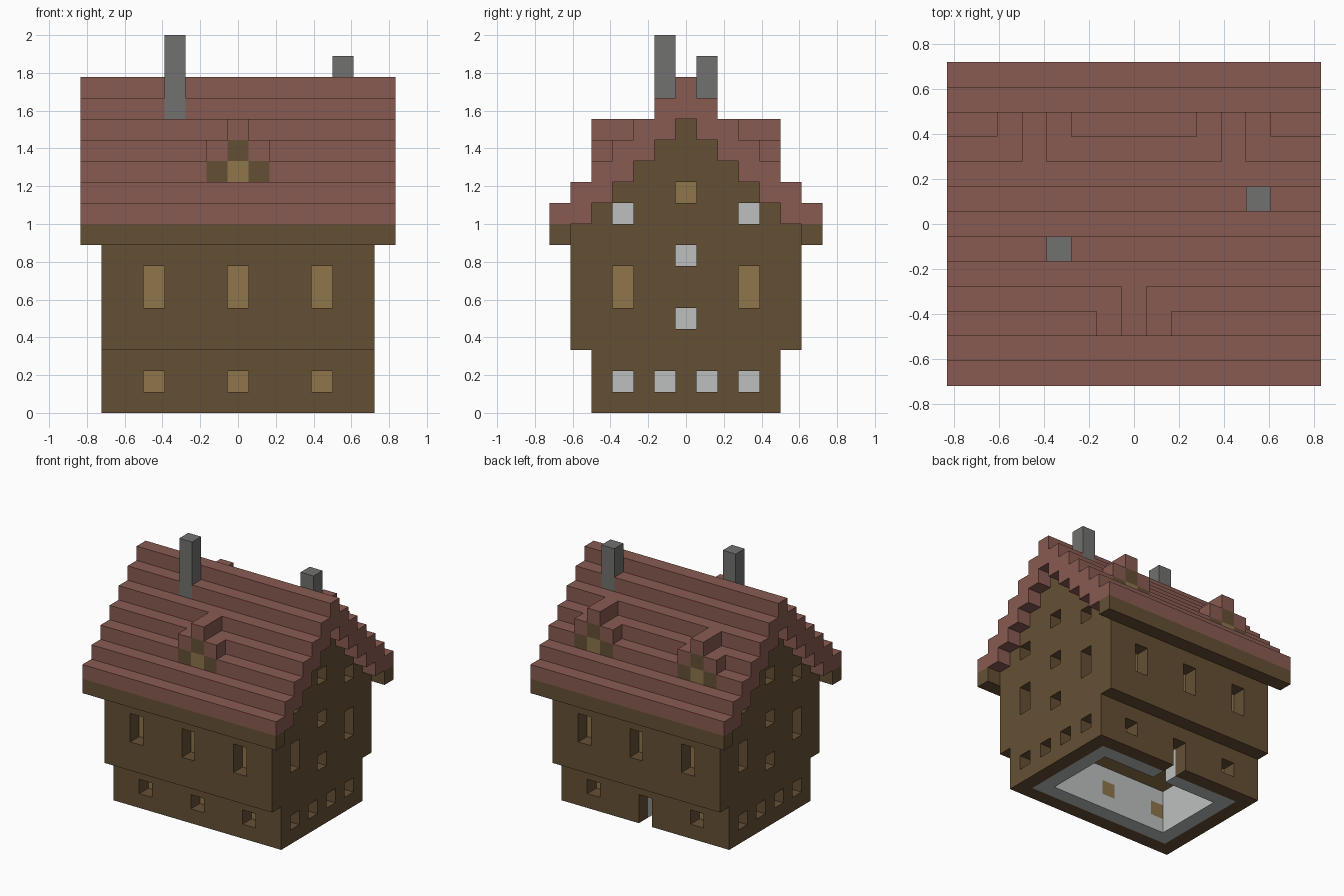
import bpy, bmesh
from mathutils import Vector

U = 1 / 9  # edge length of one building block

if "Cube" in bpy.data.objects:
    bpy.data.objects.remove(bpy.data.objects["Cube"])


def linear(v):
    v /= 255
    return v / 12.92 if v <= 0.04045 else ((v + 0.055) / 1.055) ** 2.4


def material(name, *rgb):
    colour = [linear(v) for v in rgb] + [1]
    m = bpy.data.materials.new(name)
    m.use_nodes = True
    m.diffuse_color = colour
    bsdf = m.node_tree.nodes["Principled BSDF"]
    bsdf.inputs["Base Color"].default_value = colour
    bsdf.inputs["Roughness"].default_value = 0.9
    return m


brown = material("wall brown", 101, 80, 52)
red = material("roof red", 137, 91, 82)
tan = material("pale wood", 142, 118, 75)
white = material("plaster white", 188, 192, 191)
grey = material("chimney grey", 113, 113, 112)


def box(xs, ys, zs):
    """All blocks in the given inclusive ranges."""
    return {(x, y, z) for x in range(xs[0], xs[1] + 1)
            for y in range(ys[0], ys[1] + 1)
            for z in range(zs[0], zs[1] + 1)}


def ring(hx, hy, zs):
    """Four walls, one block thick."""
    return (box((-hx, hx), (-hy, hy), zs)
            - box((1 - hx, hx - 1), (1 - hy, hy - 1), zs))


def build(name, blocks, mat):
    """Skin a set of blocks, then merge its flat areas."""
    bm = bmesh.new()
    for block in blocks:
        centre = Vector(block) + Vector((0, 0, 0.5))
        for axis in range(3):
            for sign in (-1, 1):
                n = Vector((0, 0, 0))
                n[axis] = sign
                if tuple(int(a + b) for a, b in zip(block, n)) in blocks:
                    continue
                a = Vector((0, 0, 0))
                a[(axis + 1) % 3] = 0.5
                b = n.cross(a)
                mid = centre + n / 2
                bm.faces.new([bm.verts.new((mid + d) * U)
                              for d in (-a - b, a - b, a + b, b - a)])
    bmesh.ops.remove_doubles(bm, verts=bm.verts, dist=U / 100)
    bmesh.ops.dissolve_limit(bm, angle_limit=0.01,
                             verts=bm.verts, edges=bm.edges)
    mesh = bpy.data.meshes.new(name)
    bm.to_mesh(mesh)
    bm.free()
    mesh.materials.append(mat)
    obj = bpy.data.objects.new(name, mesh)
    bpy.context.collection.objects.link(obj)


# Window openings: (outer wall block, inner lining block, has wooden pane)
openings = []
for x in (-4, 0, 4):
    for s in (-1, 1):
        openings += [((x, 5 * s, z), (x, 4 * s, z), True) for z in (5, 6)]
        if x or s < 0:
            openings.append(((x, 4 * s, 1), (x, 3 * s, 1), True))
gable_windows = [(y, 1, False) for y in (-3, -1, 1, 3)]
gable_windows += [(y, 9, False) for y in (-3, 3)]
gable_windows += [(y, z, True) for y in (-3, 3) for z in (5, 6)]
gable_windows += [(0, 4, False), (0, 7, False), (0, 10, True)]
for s in (-1, 1):
    openings += [((6 * s, y, z), (5 * s, y, z), p) for y, z, p in gable_windows]

holes = {o[0] for o in openings}
panes = {o[1] for o in openings if o[2]}
door = box((0, 0), (3, 4), (0, 1))

# Outer walls
build("ground_floor_walls", ring(6, 4, (0, 2)) - holes - door, brown)
build("upper_floor_walls", ring(6, 5, (3, 8)) - holes, brown)
for side, s in (("left", 1), ("right", -1)):
    gable = set()
    for z in range(9, 14):
        gable |= box((6 * s, 6 * s), (z - 13, 13 - z), (z, z))
    build(side + "_gable", gable - holes, brown)

# Inner lining, floor and window panes
lining = ring(5, 4, (4, 8))
for s in (-1, 1):
    for z in range(9, 13):
        lining |= box((5 * s, 5 * s), (z - 13, 13 - z), (z, z))
build("ground_floor_lining", ring(5, 3, (0, 2)) - panes - door, white)
build("upper_floor_lining", lining - panes, white)
build("upper_floor_boards", box((-5, 5), (-4, 4), (3, 3)), tan)
build("window_panes", panes, tan)

# Chimneys
chimneys = {"tall_chimney": box((-3, -3), (-1, -1), (14, 17)),
            "short_chimney": box((5, 5), (1, 1), (14, 16))}

# Dormers: one in front, two at the back
dormers = []
for name, x, s in (("front", 0, -1), ("back_left", 4, 1), ("back_right", -4, 1)):
    y = 4 * s
    pane = {(x, y, 11)}
    wall = {(x - 1, y, 11), (x + 1, y, 11), (x, y, 12)}
    cover = {(x - 1, y, 12), (x + 1, y, 12), (x, y, 13), (x, 3 * s, 13)}
    dormers.append((name, pane, wall, cover))

# Stepped roof, two blocks deep on each course
roof = set()
for z in range(9, 16):
    for y in range(max(0, 14 - z), 16 - z):
        roof |= box((-7, 7), (y, y), (z, z)) | box((-7, 7), (-y, -y), (z, z))
for blocks in chimneys.values():
    roof -= blocks
for name, pane, wall, cover in dormers:
    roof = (roof - pane - wall) | cover
    build(name + "_dormer_wall", wall, brown)
    build(name + "_dormer_window", pane, tan)
build("stepped_roof", roof, red)

for name, blocks in chimneys.items():
    build(name, blocks, grey)

# Eave beams
for name, y in (("front_eave_beam", -6), ("back_eave_beam", 6)):
    build(name, box((-7, 7), (y, y), (8, 8)), brown)
